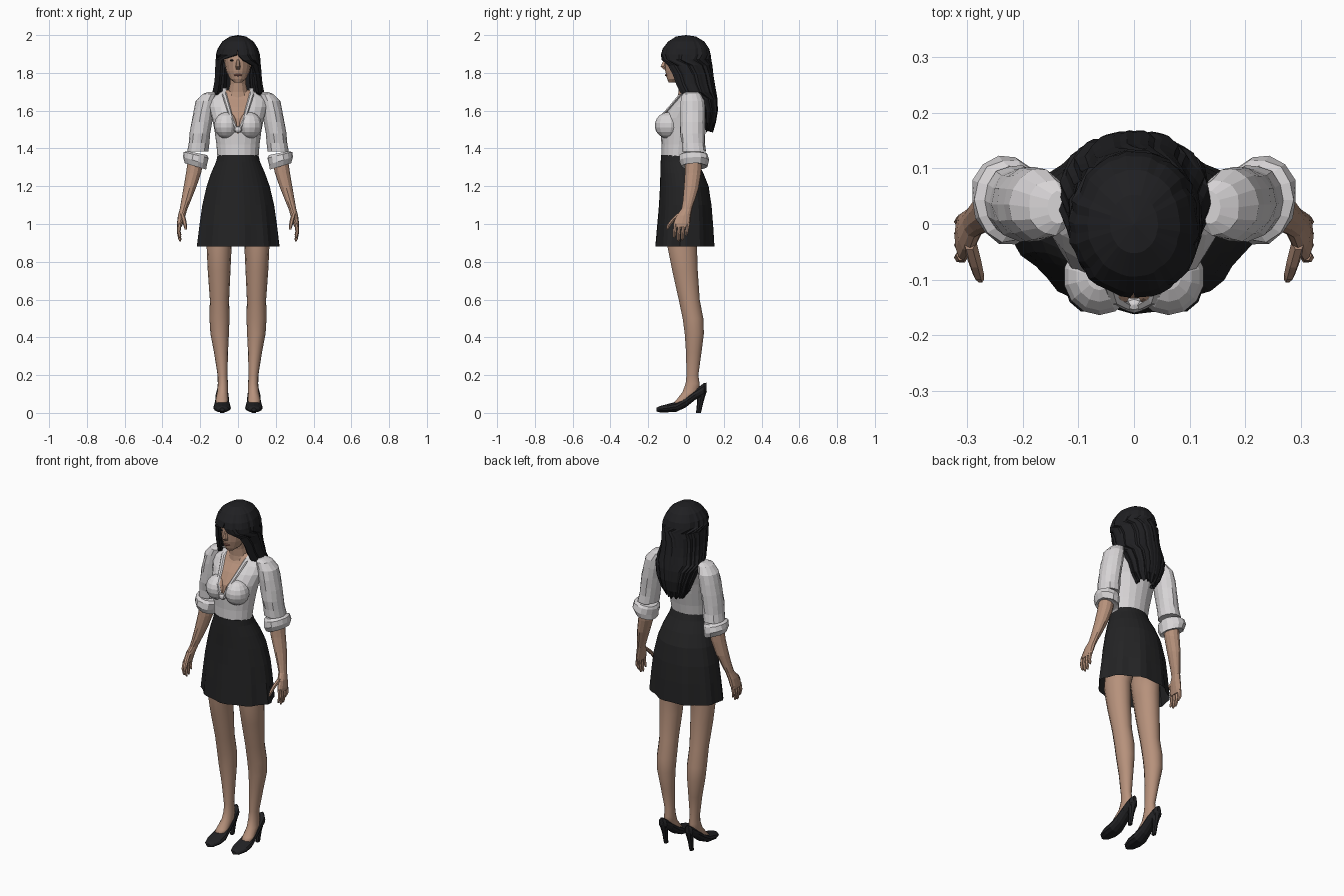
import bpy, bmesh, math, random
from mathutils import Vector, Matrix

random.seed(4)


def material(name, r, g, b):
    m = bpy.data.materials.new(name)
    m.diffuse_color = (r, g, b, 1)
    return m


SKIN = material("skin", 0.47, 0.285, 0.20)
WHITE = material("blouse white", 0.68, 0.66, 0.67)
BLACK = material("skirt black", 0.017, 0.017, 0.018)
HAIR = material("hair black", 0.014, 0.014, 0.016)
SHOE = material("shoe black", 0.016, 0.016, 0.018)
LIP = material("lip brown", 0.30, 0.13, 0.10)


def finish(bm, name, mats, mirror=False, smooth=False):
    me = bpy.data.meshes.new(name)
    bm.to_mesh(me)
    bm.free()
    for m in mats:
        me.materials.append(m)
    ob = bpy.data.objects.new(name, me)
    bpy.context.collection.objects.link(ob)
    if mirror:
        ob.modifiers.new("mirror", 'MIRROR').use_mirror_merge = False
    for p in me.polygons:
        p.use_smooth = smooth
    return ob


def loft_bm(rings, n=12, caps=(True, True), jitter=0, pleat=None, along_y=False):
    """Rings of (x, y, z, rx, ry[, tilt]); along_y makes upright rings."""
    bm = bmesh.new()
    rows = []
    for k, (x, y, z, rx, ry, *tilt) in enumerate(rings):
        row = []
        for i in range(n):
            a = 2 * math.pi * i / n
            s = 1 + (pleat(a, k / (len(rings) - 1)) if pleat else 0)
            s += random.uniform(-jitter, jitter)
            u, v = rx * s * math.cos(a), ry * s * math.sin(a)
            if along_y:
                row.append(bm.verts.new((x + u, y, z + v)))
            else:
                row.append(bm.verts.new((x + u, y + v, z + (tilt[0] * u if tilt else 0))))
        rows.append(row)
    for r0, r1 in zip(rows, rows[1:]):
        for i in range(n):
            j = (i + 1) % n
            bm.faces.new((r0[i], r0[j], r1[j], r1[i]))
    if caps[0]:
        bm.faces.new(rows[0])
    if caps[1]:
        bm.faces.new(rows[-1])
    bmesh.ops.recalc_face_normals(bm, faces=bm.faces)
    return bm


def loft(name, rings, mat, mirror=False, smooth=False, **kw):
    return finish(loft_bm(rings, **kw), name, [mat], mirror, smooth)


def blob_bm(loc, scale, u=14, v=9):
    bm = bmesh.new()
    mat = Matrix.Translation(loc) @ Matrix.Diagonal((*scale, 1))
    bmesh.ops.create_uvsphere(bm, u_segments=u, v_segments=v, radius=1, matrix=mat)
    return bm


def fb(z, rx, yf, yb):
    """Centred ring given by its front and back."""
    return (0, (yf + yb) / 2, z, rx, (yb - yf) / 2)


def neckline(bm, sides):
    """Cut a V opening and colour its faces as skin (slot 1)."""
    for s in sides:
        bmesh.ops.bisect_plane(bm, geom=bm.verts[:] + bm.edges[:] + bm.faces[:],
                               plane_co=(s * 0.015, 0, 1.515), plane_no=(s, 0, -0.35))
    for f in bm.faces:
        c = f.calc_center_median()
        if abs(c.x) < 0.015 + 0.35 * (c.z - 1.515) and c.y < 0.02:
            f.material_index = 1
    return bm


# Blouse body, bust, lapels and front knot
torso = loft_bm([fb(1.34, .108, -.13, .04), fb(1.42, .114, -.13, .055), fb(1.50, .125, -.135, .075),
                 fb(1.56, .137, -.125, .085), fb(1.62, .155, -.085, .095), fb(1.66, .16, -.05, .095),
                 fb(1.69, .115, -.03, .08), fb(1.71, .06, -.02, .06)], n=20)
finish(neckline(torso, (1, -1)), "blouse_body", [WHITE, SKIN])
bust = blob_bm((.062, -.095, 1.522), (.066, .07, .07))
finish(neckline(bust, (1,)), "blouse_bust", [WHITE, SKIN], mirror=True)
loft("lapel", [(.07, .04, 1.72, .012, .012), (.072, -.03, 1.685, .013, .01), (.054, -.08, 1.625, .012, .01),
               (.036, -.135, 1.565, .01, .01), (.012, -.148, 1.51, .008, .008)], WHITE, mirror=True, n=6)
finish(blob_bm((0, -.145, 1.50), (.022, .016, .018), 8, 5), "front_knot", [WHITE])

# Crumpled sleeves with rolled cuffs
loft("sleeve", [(.135, .03, 1.70, .02, .03), (.15, .03, 1.688, .04, .05), (.17, .035, 1.65, .053, .063),
                (.182, .035, 1.60, .054, .067), (.192, .035, 1.54, .055, .066), (.2, .035, 1.48, .055, .067),
                (.206, .038, 1.43, .054, .064), (.213, .042, 1.385, .054, .065)],
     WHITE, mirror=True, n=14, jitter=.05)
loft("cuff", [(.215, .043, 1.375, .05, .06, .2), (.222, .043, 1.365, .066, .074, .25),
              (.228, .043, 1.335, .066, .078, .3), (.225, .043, 1.305, .058, .07, .3),
              (.222, .043, 1.31, .045, .05, .3)], WHITE, mirror=True, n=14, jitter=.06)

# Forearm, palm, fingers and thumb
loft("forearm", [(.222, .042, 1.35, .042, .045), (.235, .037, 1.27, .04, .043), (.256, .028, 1.19, .033, .039),
                 (.276, .014, 1.12, .025, .031), (.288, .004, 1.08, .02, .028), (.298, -.012, 1.045, .02, .038),
                 (.307, -.022, 1.005, .016, .044), (.31, -.024, .985, .012, .04)], SKIN, mirror=True)
for i, (y, tip) in enumerate([(-.056, .925), (-.034, .908), (-.013, .912), (.008, .935)]):
    loft(f"finger_{i + 1}", [(.309, y, 1.0, .011, .011), (.314, y - .004, .96, .01, .01),
                             (.308, y - .006, tip + .01, .008, .008), (.306, y - .006, tip, .004, .004)],
         SKIN, mirror=True, n=6)
loft("thumb", [(.296, -.03, 1.055, .012, .018), (.287, -.066, 1.025, .012, .014),
               (.28, -.09, .995, .01, .012), (.276, -.1, .97, .006, .006)], SKIN, mirror=True, n=6)


# Flared skirt, pleats deepening toward the hem
def pleats(a, t):
    return t ** 2 * (.035 * math.cos(9 * a + 1) + .02 * math.cos(4 * a))


skirt = loft("skirt", [fb(1.365, .108, -.132, .045), fb(1.33, .116, -.134, .06), fb(1.27, .142, -.135, .092),
                       fb(1.20, .166, -.136, .12), fb(1.10, .188, -.14, .135), fb(1.0, .2, -.147, .142),
                       fb(.88, .212, -.155, .148)], BLACK, n=36, caps=(True, False), pleat=pleats)

# Legs running down into the feet
loft("leg", [(.08, -.01, 1.02, .078, .09), (.1, -.02, .88, .066, .08), (.1, -.005, .75, .06, .069),
             (.098, .017, .6, .051, .057), (.098, .037, .5, .053, .056), (.097, .044, .42, .049, .052),
             (.09, .041, .32, .037, .042), (.082, .034, .2, .026, .032), (.08, .035, .155, .027, .038),
             (.082, .025, .11, .029, .045), (.085, -.015, .07, .033, .036), (.086, -.055, .04, .03, .026)],
     SKIN, mirror=True, smooth=True, n=14)


# Pumps: sections from heel to toe (y, bottom, top, half width)
def sole(y, lo, hi, w):
    return (.084, y, (lo + hi) / 2, w, (hi - lo) / 2)


loft("shoe", [sole(.108, .115, .16, .012), sole(.095, .09, .158, .027), sole(.05, .07, .125, .034),
              sole(.0, .03, .092, .037), sole(-.05, .006, .06, .045), sole(-.1, .003, .046, .046),
              sole(-.14, .003, .036, .032), sole(-.157, .008, .026, .012)],
     SHOE, mirror=True, n=12, along_y=True)
loft("shoe_heel", [(.083, .084, .115, .026, .026), (.083, .076, .06, .014, .017),
                   (.083, .066, 0, .011, .013)], SHOE, mirror=True, n=8)

# Neck, head and face
loft("neck", [(0, .015, 1.66, .075, .06), (0, .01, 1.70, .052, .05), (0, .004, 1.74, .043, .046),
              (0, 0, 1.81, .043, .05)], SKIN)
loft("head", [(0, -.068, 1.75, .02, .024), (0, -.053, 1.768, .043, .047), (0, -.03, 1.81, .063, .08),
              (0, -.015, 1.86, .073, .1), (0, -.005, 1.91, .08, .105), (0, 0, 1.96, .055, .075)],
     SKIN, n=16)
loft("nose", [(0, -.108, 1.872, .007, .01), (0, -.117, 1.833, .013, .02), (0, -.108, 1.818, .01, .01)],
     SKIN, n=6)
finish(blob_bm((0, -.104, 1.788), (.022, .008, .006), 8, 5), "lips", [LIP])
finish(blob_bm((.03, -.103, 1.866), (.014, .007, .005), 8, 5), "eye", [HAIR], mirror=True)

# Long hair: shell with a face opening (z, centre y, rx, front, back, opening each side)
locks = [(1.992, .0, .0, .0, .0, 0, 0), (1.985, .0, .04, -.05, .05, 0, 0), (1.96, .0, .077, -.09, .092, 0, 0),
         (1.925, .0, .098, -.118, .115, 0, 0), (1.895, .0, .107, -.127, .122, 3, 0),
         (1.87, .0, .11, -.127, .126, 48, 12), (1.84, .005, .111, -.125, .13, 52, 42),
         (1.79, .01, .112, -.12, .136, 54, 54), (1.74, .02, .117, -.1, .144, 55, 55),
         (1.695, .04, .126, -.08, .152, 56, 56), (1.66, .07, .122, -.03, .158, 82, 82),
         (1.60, .09, .105, .0, .16, 85, 85), (1.54, .09, .082, .0, .15, 85, 85), (1.50, .09, .05, .0, .135, 85, 85)]
N = 44
wave = [random.uniform(-.045, .045) for _ in range(N + 1)]
wave[N] = wave[0]
bm = bmesh.new()
rows = []
for k, (z, cy, rx, yf, yb, a_l, a_r) in enumerate(locks):
    row = []
    for j in range(N + 1):
        t = math.radians(a_l + (360 - a_l - a_r) * j / N)
        c, s = math.cos(t), 1 + wave[j] * min(1, k / 4)
        dz = random.uniform(-.014, .014) if k == len(locks) - 1 else 0
        depth = cy - yf if c > 0 else yb - cy
        row.append(bm.verts.new((-rx * s * math.sin(t), cy - depth * s * c, z + dz)))
    rows.append(row)
for r0, r1 in zip(rows, rows[1:]):
    for j in range(N):
        bm.faces.new((r0[j], r0[j + 1], r1[j + 1], r1[j]))
bmesh.ops.remove_doubles(bm, verts=bm.verts, dist=.0008)
bmesh.ops.recalc_face_normals(bm, faces=bm.faces)
hair = finish(bm, "hair", [HAIR])
thick = hair.modifiers.new("thickness", 'SOLIDIFY')
thick.thickness, thick.offset = .016, 0
